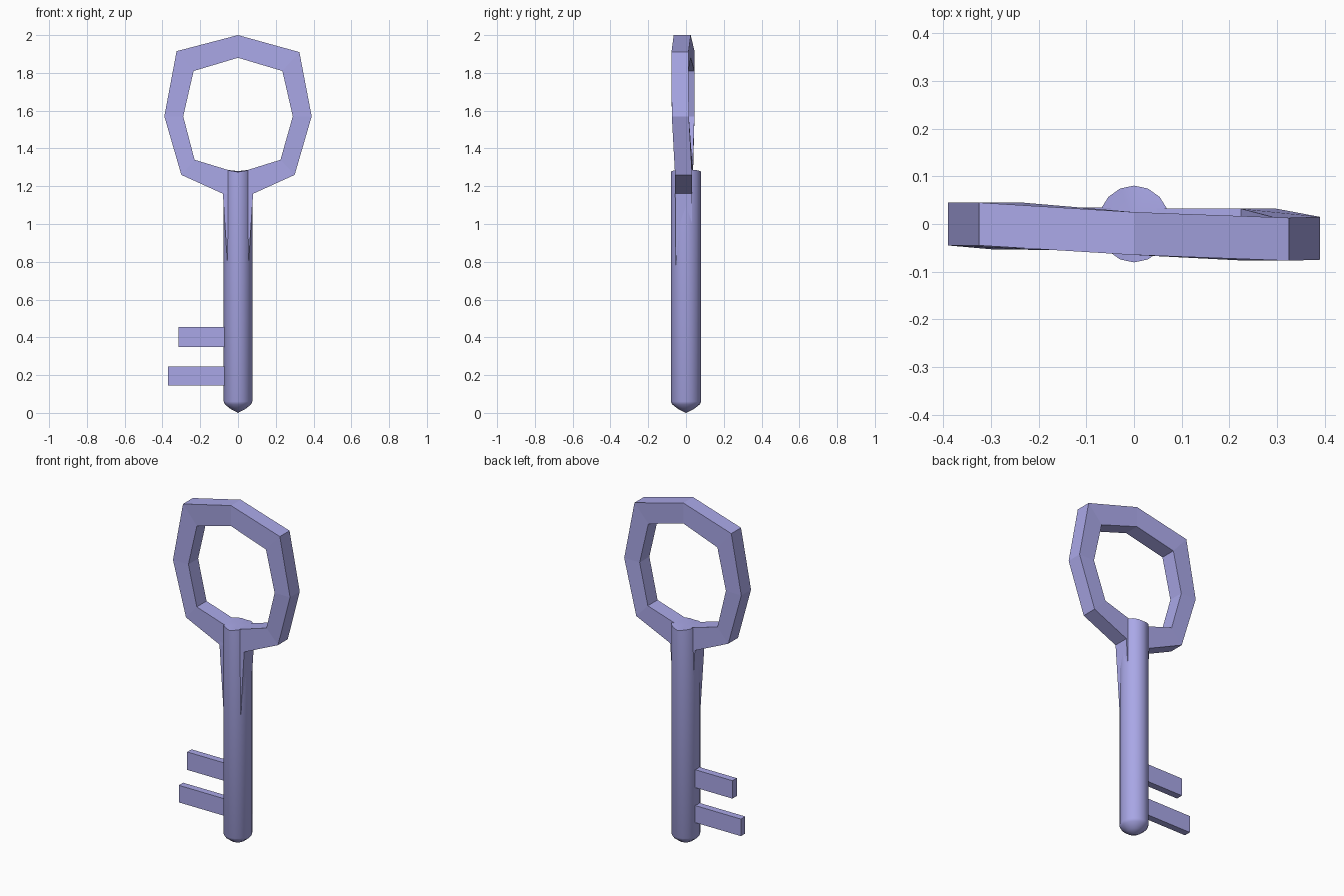
import bpy, bmesh, math

if "Cube" in bpy.data.objects:
    bpy.data.objects.remove(bpy.data.objects["Cube"])

mat = bpy.data.materials.new("blue_metal")
mat.diffuse_color = (0.4, 0.39, 0.8, 1)
mat.use_nodes = True
mat.node_tree.nodes["Principled BSDF"].inputs["Base Color"].default_value = mat.diffuse_color


def make(name, bm, smooth=False):
    bmesh.ops.recalc_face_normals(bm, faces=bm.faces[:])
    me = bpy.data.meshes.new(name)
    bm.to_mesh(me)
    bm.free()
    ob = bpy.data.objects.new(name, me)
    bpy.context.collection.objects.link(ob)
    me.materials.append(mat)
    if smooth:
        bpy.ops.object.select_all(action='DESELECT')
        ob.select_set(True)
        bpy.context.view_layer.objects.active = ob
        bpy.ops.object.shade_smooth_by_angle(angle=math.radians(35))
    return ob


def loft(bm, a, b):
    # quads between two closed vertex loops
    n = len(a)
    for i in range(n):
        j = (i + 1) % n
        bm.faces.new((a[i], a[j], b[j], b[i]))


# Bow: slightly twisted octagonal ring, (x, z) outlines and depth centre
outer = [(0, 2.0), (0.325, 1.91), (0.39, 1.57), (0.30, 1.26),
         (0, 1.124), (-0.30, 1.26), (-0.39, 1.57), (-0.325, 1.915)]
inner = [(0, 1.88), (0.235, 1.81), (0.29, 1.57), (0.225, 1.34),
         (0, 1.27), (-0.23, 1.34), (-0.29, 1.57), (-0.235, 1.81)]
depth = [-0.02, -0.032, -0.03, -0.013, -0.012, -0.008, 0, 0]
bm = bmesh.new()
loops = []
for pts, side in ((outer, -1), (outer, 1), (inner, 1), (inner, -1)):
    loops.append([bm.verts.new((x, d + side * 0.045, z))
                  for (x, z), d in zip(pts, depth)])
for k in range(4):
    loft(bm, loops[k], loops[(k + 1) % 4])
make("bow_ring", bm)

# Shaft: round bar with blunt tip and slightly uneven top rim
N = 16
bm = bmesh.new()
rings = []
for r, z in ((0.04, 0.02), (0.072, 0.045), (0.079, 0.06), (0.079, 1.275)):
    ring = []
    for i in range(N):
        a = 2 * math.pi * i / N
        x, y = r * math.cos(a) * 0.96, r * math.sin(a) * 1.02
        ring.append(bm.verts.new((x, y, z + (0.18 * abs(x) if z > 1 else 0))))
    rings.append(ring)
for a, b in zip(rings, rings[1:]):
    loft(bm, a, b)
for ring, z in ((rings[0], 0.0), (rings[-1], 1.28)):
    c = bm.verts.new((0, 0, z))
    for i in range(N):
        bm.faces.new((ring[i], ring[(i + 1) % N], c))
make("shaft", bm, True)

# Tapered neck blending the bow into the shaft
bm = bmesh.new()
sections = []
for w, y0, y1, z in ((0.05, -0.055, 0.03, 0.7), (0.08, -0.057, 0.032, 1.16),
                     (0.08, -0.055, 0.03, 1.2)):
    sections.append([bm.verts.new((x, y, z)) for x, y in
                     ((-w, y0), (w, y0), (w, y1), (-w, y1))])
for a, b in zip(sections, sections[1:]):
    loft(bm, a, b)
bm.faces.new(sections[0])
bm.faces.new(sections[-1])
make("neck", bm)

# Two flat teeth
for name, x0, z0, z1 in (("upper_tooth", -0.315, 0.35, 0.455),
                         ("lower_tooth", -0.37, 0.145, 0.245)):
    bm = bmesh.new()
    bmesh.ops.create_cube(bm, size=1)
    for v in bm.verts:
        v.co = (x0 if v.co.x < 0 else -0.03, v.co.y * 0.04,
                z0 if v.co.z < 0 else z1)
    make(name, bm)
